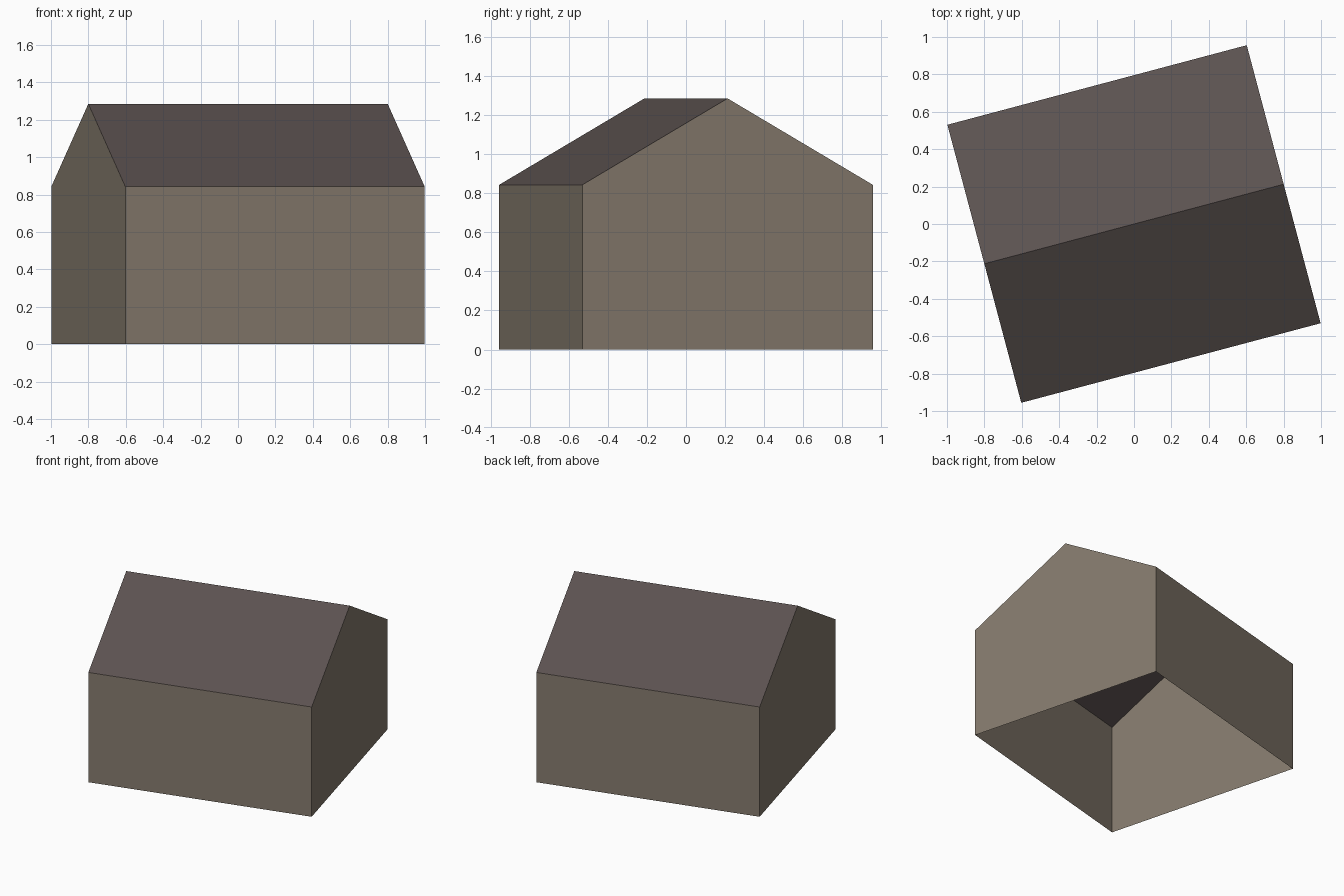
import bpy
import bmesh
from math import radians

if "Cube" in bpy.data.objects:
    bpy.data.objects.remove(bpy.data.objects["Cube"], do_unlink=True)

HALF_LENGTH, HALF_WIDTH = 0.828, 0.769
EAVE, RIDGE = 0.843, 1.285
TURN = radians(14.88)


def material(name, rgb):
    mat = bpy.data.materials.new(name)
    mat.use_nodes = True
    colour = (*rgb, 1)
    mat.diffuse_color = colour
    bsdf = mat.node_tree.nodes["Principled BSDF"]
    bsdf.inputs["Base Color"].default_value = colour
    bsdf.inputs["Roughness"].default_value = 0.9
    return mat


def extrude_profile(name, profile, mat, closed_ends=False):
    """Sweep a (y, z) profile along the length of the house."""
    bm = bmesh.new()
    ends = [[bm.verts.new((x, y, z)) for y, z in profile]
            for x in (-HALF_LENGTH, HALF_LENGTH)]
    return bm, ends


def finish(name, bm, mat):
    mesh = bpy.data.meshes.new(name)
    bm.to_mesh(mesh)
    bm.free()
    mesh.materials.append(mat)
    obj = bpy.data.objects.new(name, mesh)
    obj.rotation_euler.z = TURN
    bpy.context.collection.objects.link(obj)


# Walls: two gables and two long sides, open underneath
profile = [(-HALF_WIDTH, 0), (-HALF_WIDTH, EAVE), (0, RIDGE),
           (HALF_WIDTH, EAVE), (HALF_WIDTH, 0)]
bm, (a, b) = extrude_profile("walls", profile, None)
bm.faces.new(a[::-1])
bm.faces.new(b)
for i in (0, 3):
    bm.faces.new((a[i], a[i + 1], b[i + 1], b[i]))
bm.normal_update()
for face in bm.faces:
    if face.normal.dot(face.calc_center_median()) < 0:
        face.normal_flip()
finish("walls", bm, material("taupe wall", (0.235, 0.196, 0.154)))

# Roof: two slopes meeting at the ridge
bm, (a, b) = extrude_profile("roof", profile[1:4], None)
for i in range(2):
    bm.faces.new((a[i], a[i + 1], b[i + 1], b[i]))
bm.normal_update()
for face in bm.faces:
    if face.normal.z < 0:
        face.normal_flip()
finish("roof", bm, material("dark brown roof", (0.105, 0.084, 0.080)))
